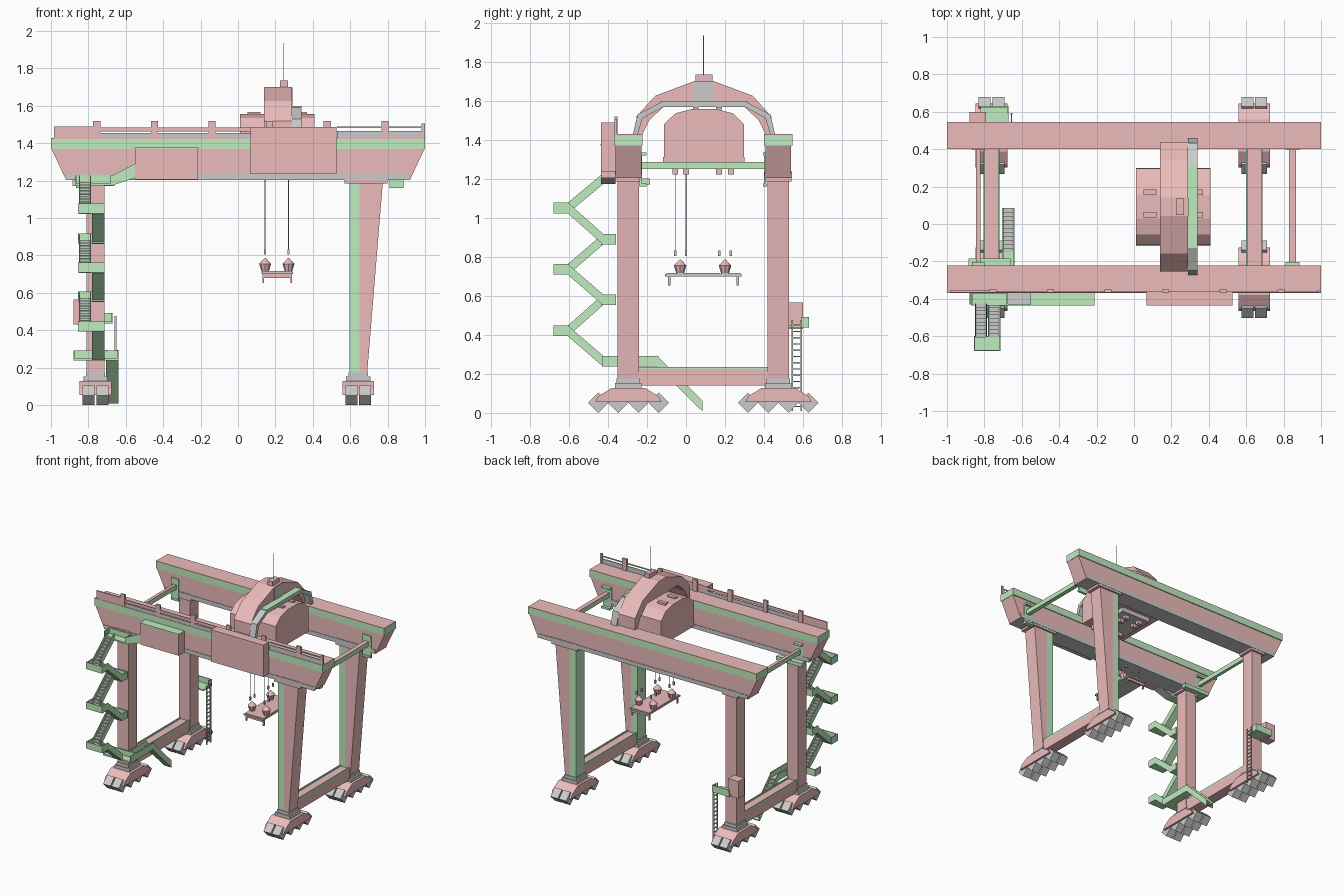
import bpy, math
from mathutils import Vector

if "Cube" in bpy.data.objects:
    bpy.data.objects.remove(bpy.data.objects["Cube"])


def material(name, col):
    m = bpy.data.materials.new(name)
    m.diffuse_color = (*col, 1)
    m.use_nodes = True
    m.node_tree.nodes["Principled BSDF"].inputs["Base Color"].default_value = m.diffuse_color
    return m


PINK = material("pink_paint", (0.84, 0.50, 0.50))
GREEN = material("green_paint", (0.52, 0.84, 0.52))
GREY = None


def mesh(name, verts, faces, mat):
    me = bpy.data.meshes.new(name)
    me.from_pydata(verts, [], faces)
    ob = bpy.data.objects.new(name, me)
    bpy.context.collection.objects.link(ob)
    if mat:
        me.materials.append(mat)
    return ob


def prism(name, pts, axis, a, b, mat):
    """Extrude a profile: axis 'x' takes (y, z) points, axis 'y' takes (x, z)."""
    area = sum(p[0] * q[1] - q[0] * p[1] for p, q in zip(pts, pts[1:] + pts[:1]))
    if (area < 0) == (axis == 'x'):
        pts = pts[::-1]
    n = len(pts)
    place = (lambda p, t: (t, p[0], p[1])) if axis == 'x' else (lambda p, t: (p[0], t, p[1]))
    verts = [place(p, t) for t in (a, b) for p in pts]
    faces = [tuple(range(n))[::-1], tuple(range(n, 2 * n))]
    faces += [(i, (i + 1) % n, n + (i + 1) % n, n + i) for i in range(n)]
    return mesh(name, verts, faces, mat)


def box(name, x0, x1, y0, y1, z0, z1, mat=GREY):
    return prism(name, [(y0, z0), (y1, z0), (y1, z1), (y0, z1)], 'x', x0, x1, mat)


def rod(name, p, q, r, mat=GREY, sides=6, r2=None):
    p, q = Vector(p), Vector(q)
    d = q - p
    bpy.ops.mesh.primitive_cone_add(vertices=sides, radius1=r, radius2=r if r2 is None else r2,
                                    depth=d.length, location=(p + q) / 2)
    ob = bpy.context.object
    ob.name = name
    ob.rotation_euler = d.to_track_quat('Z', 'Y').to_euler()
    if mat:
        ob.data.materials.append(mat)


def flight(name, x0, x1, y0, z0, y1, z1, steps=9):
    """Stair flight from (y0, z0) to (y1, z1): side panels, soffit and treads."""
    h = 0.028
    for a in (x0, x1 - 0.006):
        prism(name + "_stringer", [(y0, z0 - h), (y1, z1 - h), (y1, z1 + h), (y0, z0 + h)],
              'x', a, a + 0.006, GREEN)
    prism(name + "_soffit", [(y0, z0 - h), (y1, z1 - h), (y1, z1 - h + .008), (y0, z0 - h + .008)],
          'x', x0, x1, GREEN)
    for i in range(steps):
        t = (i + 0.5) / steps
        y, z = y0 + (y1 - y0) * t, z0 + (z1 - z0) * t
        box(name + "_tread", x0 + .006, x1 - .006, y - .011, y + .011, z - .012, z)


def landing(name, x0, x1, y0, y1, z, open_side):
    """Platform with side panels; open_side is -1 or 1 along y."""
    a, b = z - .027, z + .027
    box(name + "_floor", x0, x1, y0, y1, a, a + .012, GREEN)
    for x in (x0, x1 - .006):
        box(name + "_panel", x, x + .006, y0, y1, a, b, GREEN)
    ys = y1 - .006 if open_side < 0 else y0
    box(name + "_panel", x0, x1, ys, ys + .006, a, b, GREEN)


FRONT, BACK = -0.295, 0.473
LEFT, RIGHT = -0.762, 0.643

# Main girders with cap and bottom rail
for side, y in (("front", FRONT), ("back", BACK)):
    prism(side + "_girder_body", [(-1, 1.375), (1, 1.375), (.92, 1.205), (-.92, 1.205)],
          'y', y - .066, y + .066, PINK)
    box(side + "_girder_band", -1, 1, y - .073, y + .073, 1.37, 1.422, GREEN)
    box(side + "_girder_top", -1, 1, y - .073, y + .073, 1.422, 1.428, PINK)
    box(side + "_girder_rail", -.92, .92, y - .07, y + .07, 1.203, 1.235)

# Legs, feet and wheel bogies
for side, y in (("front", FRONT), ("back", BACK)):
    box(side + "_left_leg", -.81, -.715, y - .053, y + .053, .165, 1.21, PINK)
    box(side + "_right_leg_inner", .595, .65, y - .055, y + .055, .165, 1.2, GREEN)
    prism(side + "_right_leg_outer", [(.65, .165), (.69, .165), (.775, 1.2), (.65, 1.2)],
          'y', y - .055, y + .055, PINK)
    box(side + "_right_leg_head", .57, .8, y - .068, y + .068, 1.185, 1.24, PINK)
    box(side + "_left_leg_head", -.83, -.695, y - .068, y + .068, 1.185, 1.24, PINK)
    for x in (LEFT, RIGHT):
        box("foot_collar", x - .052, x + .052, y - .06, y + .06, .15, .175)
        box("foot_plate", x - .065, x + .065, y - .068, y + .068, .12, .152)
        prism("bogie_beam", [(y - .17, .055), (y + .17, .055), (y + .155, .085), (y + .085, .128),
                             (y - .085, .128), (y - .155, .085)], 'x', x - .085, x + .085, PINK)
        for k in (-.155, -.052, .052, .155):
            for dx in (-.037, .037):
                c = y + k
                prism("wheel", [(c - .052, .052), (c, 0), (c + .052, .052), (c, .104)],
                      'x', x + dx - .032, x + dx + .032, GREY)

# Sill beams between the legs
for x in (LEFT, RIGHT):
    box("sill_beam", x - .043, x + .043, FRONT + .05, BACK - .05, .14, .225, PINK)
    for dx in (-.043, .035):
        box("sill_edge", x + dx, x + dx + .008, FRONT + .05, BACK - .05, .222, .236, GREEN)

# End ties joining the girders
for x0, x1 in ((-.845, -.82), (.83, .865)):
    box("end_tie", x0, x1, -.235, .41, 1.25, 1.282, GREEN)
    box("end_tie_top", x0, x1, -.235, .41, 1.282, 1.287, PINK)
    for y in (-.232, .405):
        for z in (1.16, 1.32):
            box("tie_bracket", x0 - .02, x1 + .02, y - .01, y + .03 if y < 0 else y + .01, z, z + .015, GREEN)
        box("tie_bracket_plate", x0 - .02, x1 + .02, y - .006, y + .006, 1.16, 1.335, GREEN)

# Railing on the front girder
for i in range(6):
    x = -.755 + i * .308
    box("rail_post", x - .019, x + .019, -.366, -.35, 1.42, 1.52, PINK)
box("rail_end_panel", -.985, -.775, -.366, -.356, 1.428, 1.49, PINK)
box("rail_bar_left", -.735, .07, -.365, -.358, 1.462, 1.484, PINK)
box("rail_board_left", -.735, .07, -.365, -.358, 1.428, 1.455)
box("rail_board_right", .53, 1, -.365, -.358, 1.428, 1.465)
box("rail_bar_right", .53, 1, -.365, -.358, 1.48, 1.488, GREEN)
box("rail_end_post", .982, 1, -.366, -.354, 1.428, 1.505)

# Cabinets on the front girder
box("large_cabinet", .067, .527, -.435, -.362, 1.235, 1.487, PINK)
box("small_cabinet", -.55, -.215, -.435, -.362, 1.205, 1.37, PINK)
box("small_cabinet_top", -.553, -.212, -.437, -.362, 1.37, 1.377, GREEN)

# Walkway and access stair
landing("top_landing", -.87, -.675, -.435, -.365, 1.2, -1)
prism("walkway_ramp", [(-.675, 1.173), (-.55, 1.215), (-.55, 1.29), (-.675, 1.227)],
      'y', -.435, -.428, GREEN)
prism("walkway_ramp_floor", [(-.675, 1.173), (-.55, 1.215), (-.55, 1.225), (-.675, 1.183)],
      'y', -.43, -.362, GREY)
box("inner_walkway", -.885, -.66, -.225, -.185, 1.17, 1.2, GREEN)
XA, XB = (-.85, -.785), (-.78, -.715)
levels = [1.2, 1.05, .89, .735, .58, .42, .265]
for i, (z0, z1) in enumerate(zip(levels, levels[1:])):
    if i % 2 == 0:
        flight("stair_out", *XA, -.425, z0, -.605, z1)
        landing("outer_landing", -.855, -.715, -.68, -.6, z1, 1)
        # the outer rim closes the far end
    else:
        flight("stair_in", *XB, -.605, z0, -.425, z1)
        if i < 5:
            landing("inner_landing", -.855, -.715, -.435, -.36, z1, -1)
landing("bottom_landing", -.88, -.64, -.43, -.36, .265, -1)
landing("bottom_walkway", -.705, -.64, -.36, -.14, .265, 1)
flight("ground_stair", -.705, -.64, -.15, .265, .085, .035, 11)

# Equipment box, platform and ladder on the back left leg
box("control_box", -.88, -.79, .525, .6, .43, .565, PINK)
box("service_floor", -.82, -.67, .525, .63, .437, .447, GREEN)
box("service_panel", -.82, -.67, .624, .63, .44, .492, GREEN)
box("service_panel_end", -.676, -.67, .59, .63, .44, .492, GREEN)
for y in (.545, .59):
    box("ladder_rail", -.66, -.65, y - .004, y + .004, .01, .475)
for i in range(14):
    box("ladder_rung", -.658, -.652, .545, .59, .03 + i * .032, .036 + i * .032)

# Trolley house
prism("trolley_house", [(-.112, 1.31), (-.112, 1.48), (-.055, 1.535), (.03, 1.557), (.155, 1.557),
                        (.24, 1.535), (.297, 1.48), (.297, 1.31)], 'x', .01, .41, PINK)
box("trolley_base", .01, .41, -.118, .3, 1.285, 1.312, PINK)
box("trolley_underframe", .08, .34, -.09, .275, 1.25, 1.286)
for x in (.05, .3):
    for y in (.035, .155):
        box("roof_hatch", x, x + .07, y, y + .03, 1.55, 1.567, PINK)
for x in (.145, .27):
    for y in (-.055, .0, .17, .23):
        box("sheave", x - .02, x + .02, y - .015, y + .015, 1.222, 1.252, PINK)

# Arched hood over the trolley, with side band
half = [(.345, 1.43), (.345, 1.52), (.25, 1.625), (.05, 1.7)]
inner = [(.195, 1.58), (.28, 1.5), (.315, 1.43)]
C = .092
hood = [(C - d, z) for d, z in half] + [(C + d, z) for d, z in half[::-1]]
hood += [(C + d, z) for d, z in inner[::-1]] + [(C - d, z) for d, z in inner]
prism("hood_arch", hood, 'x', .14, .288, PINK)
o = [(.365, 1.425), (.34, 1.53), (.22, 1.592)]
n = [(.21, 1.568), (.315, 1.51), (.34, 1.425)]
band = [(C - d, z) for d, z in o] + [(C + d, z) for d, z in o[::-1]]
band += [(C + d, z) for d, z in n[::-1]] + [(C - d, z) for d, z in n]
prism("hood_side_band", band, 'x', .288, .34, GREY)
box("hood_band_top", .288, .34, C - .22, C + .22, 1.588, 1.598, GREEN)
box("hood_panel", .286, .292, .037, .14, 1.598, 1.698)
box("hood_cap", .225, .268, .048, .136, 1.7, 1.735, PINK)
rod("mast", (.245, .09, 1.73), (.245, .09, 1.935), .0025)

# Hoist ropes, hooks and spreader
for x in (.145, .27):
    for y in (-.055, .0):
        rod("rope", (x, y, .82), (x, y, 1.225), .0022, sides=4)
    for y in (-.055, .0, .17, .23):
        box("rope_shackle", x - .006, x + .006, y - .006, y + .006, .805, .832, PINK)
    for y in (-.03, .2):
        rod("pulley_block", (x, y, .715), (x, y, .755), .02, PINK, 8, .032)
        rod("pulley_block_top", (x, y, .755), (x, y, .785), .032, PINK, 8, .004)
box("spreader_plate", .125, .295, -.107, .285, .7, .712)
box("spreader_top", .13, .29, -.1, .28, .712, .716, PINK)
for y in (-.085, .265):
    box("spreader_bar", .13, .29, y - .006, y + .006, .68, .7, PINK)
    for x in (.13, .28):
        box("spreader_claw", x, x + .01, y - .006, y + .006, .652, .685, PINK)
